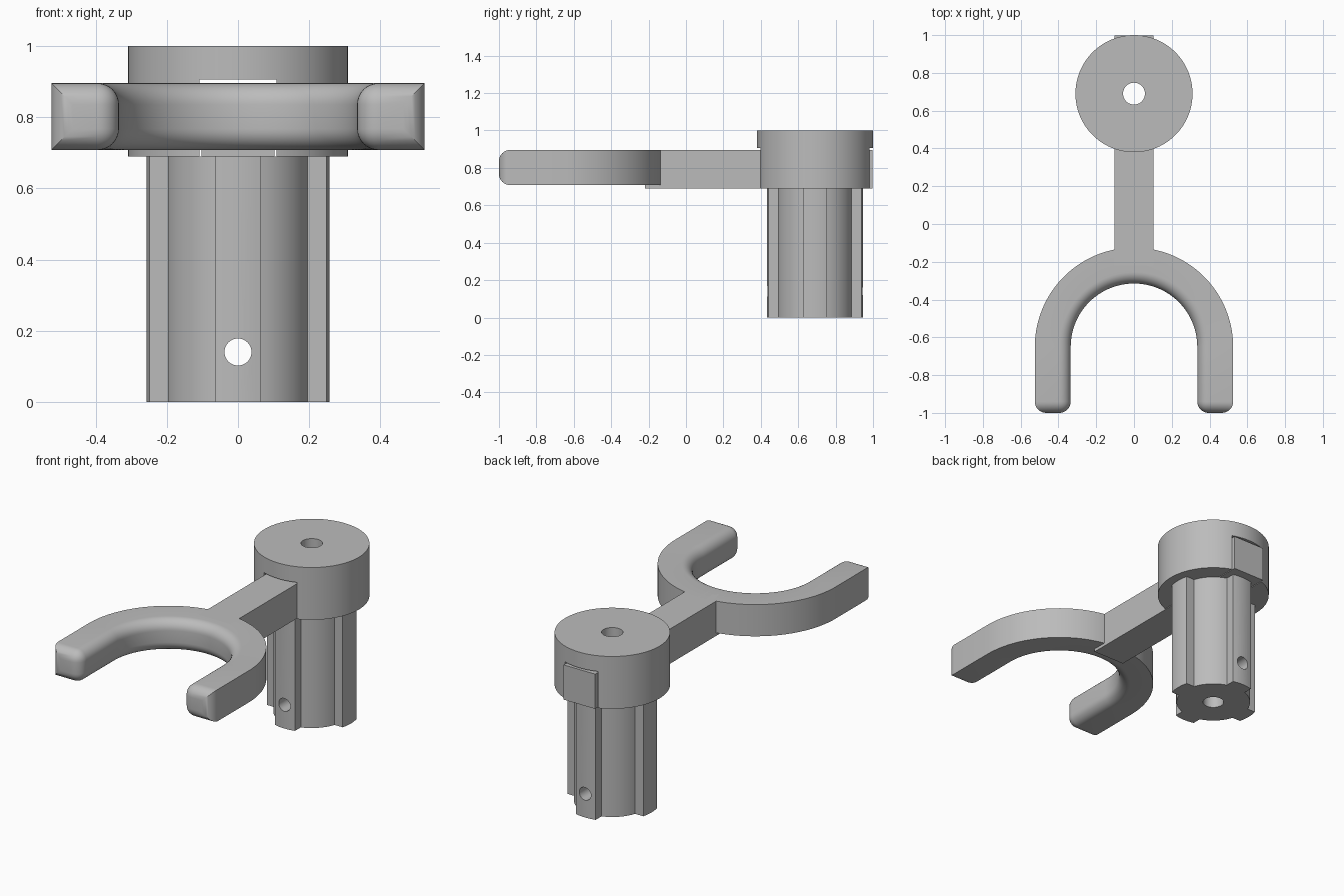
import bpy, bmesh, math

if "Cube" in bpy.data.objects:
    bpy.data.objects.remove(bpy.data.objects["Cube"])

CY = 0.69            # y of the vertical hub axis
BASE = 0.69          # underside of the hub
grey = bpy.data.materials.new("plain grey")
grey.diffuse_color = (0.5, 0.5, 0.5, 1)
grey.use_nodes = True
grey.node_tree.nodes["Principled BSDF"].inputs["Base Color"].default_value = grey.diffuse_color


def finish(name, bm):
    bmesh.ops.recalc_face_normals(bm, faces=bm.faces)
    me = bpy.data.meshes.new(name)
    bm.to_mesh(me)
    bm.free()
    me.materials.append(grey)
    ob = bpy.data.objects.new(name, me)
    bpy.context.collection.objects.link(ob)
    return ob


def prism(name, outline, z0, z1):
    """Extrude a closed xy outline between two heights."""
    bm = bmesh.new()
    face = bm.faces.new([bm.verts.new((x, y, z0)) for x, y in outline])
    top = bmesh.ops.extrude_face_region(bm, geom=[face])["geom"]
    bmesh.ops.translate(bm, vec=(0, 0, z1 - z0),
                        verts=[v for v in top if isinstance(v, bmesh.types.BMVert)])
    return finish(name, bm)


def box(name, hx, y0, y1, z0, z1):
    return prism(name, [(-hx, y0), (hx, y0), (hx, y1), (-hx, y1)], z0, z1)


def disc(name, r, z0, z1, n):
    ring = [2 * math.pi * i / n for i in range(n)]
    return prism(name, [(r * math.cos(a), CY + r * math.sin(a)) for a in ring], z0, z1)


def cut(ob, cutter):
    mod = ob.modifiers.new("cut", "BOOLEAN")
    mod.operation, mod.solver, mod.object = "DIFFERENCE", "EXACT", cutter
    bpy.context.view_layer.objects.active = ob
    bpy.ops.object.modifier_apply(modifier=mod.name)
    bpy.data.objects.remove(cutter)


def smooth(ob, angle=30):
    bpy.ops.object.select_all(action="DESELECT")
    ob.select_set(True)
    bpy.context.view_layer.objects.active = ob
    bpy.ops.object.shade_smooth_by_angle(angle=math.radians(angle))


# Round hub with a slot for the arm
hub = disc("hub", 0.31, BASE, 1.0, 96)
cut(hub, box("slot_cutter", 0.108, 0, 1.4, 0.5, 0.907))

# Shaft with four splines
R_OUT, R_CORE, HALF = 0.257, 0.2055, 0.065
a_out, a_core = math.asin(HALF / R_OUT), math.asin(HALF / R_CORE)
outline = []
for k in range(4):
    mid = k * math.pi / 2
    arcs = [(R_OUT, mid - a_out, mid + a_out, 8),
            (R_CORE, mid + a_core, mid + math.pi / 2 - a_core, 14)]
    for r, a0, a1, n in arcs:
        for i in range(n + 1):
            a = a0 + (a1 - a0) * i / n
            outline.append((r * math.cos(a), CY + r * math.sin(a)))
shaft = prism("splined_shaft", outline, 0, BASE)

# Cross pin hole low on the shaft
bm = bmesh.new()
bmesh.ops.create_cone(bm, cap_ends=True, segments=40, radius1=0.038, radius2=0.038, depth=1)
for v in bm.verts:
    x, y, z = v.co
    v.co = (x, CY + z, 0.14 + y)
cut(shaft, finish("pin_cutter", bm))

# Straight arm passing through the hub
arm = box("arm", 0.103, -0.22, 0.998, BASE, 0.896)

# Vertical bore through all stacked parts
for part in (hub, shaft, arm):
    cut(part, disc("bore_cutter", 0.058, -0.5, 1.5, 40))
    smooth(part)

# U-shaped fork: quad strip swept along the U, rounded inside and at the tips
R_IN, R_FORK, FY, Z0, Z1, ROUND = 0.335, 0.525, -0.65, 0.708, 0.896, 0.06
path = [(1, 0, -1.0)]
path += [(math.cos(math.pi * i / 64), math.sin(math.pi * i / 64), FY) for i in range(65)]
path += [(-1, 0, -1.0)]
bm = bmesh.new()
rings = [[bm.verts.new((r * c, y + r * s, z))
          for r, z in ((R_IN, Z0), (R_IN, Z1), (R_FORK, Z1), (R_FORK, Z0))]
         for c, s, y in path]
for a, b in zip(rings, rings[1:]):
    for i in range(4):
        j = (i + 1) % 4
        bm.faces.new((a[i], a[j], b[j], b[i]))
bm.faces.new(rings[0])
bm.faces.new(rings[-1])
bmesh.ops.recalc_face_normals(bm, faces=bm.faces)
edges = [bm.edges.get((a[i], b[i])) for a, b in zip(rings, rings[1:]) for i in (0, 1)]
edges += [bm.edges.get((e[i], e[(i + 1) % 4])) for e in (rings[0], rings[-1]) for i in range(4)]
bmesh.ops.bevel(bm, geom=edges, offset=ROUND, segments=8, profile=0.5, affect="EDGES")
fork = finish("fork", bm)
smooth(fork)
